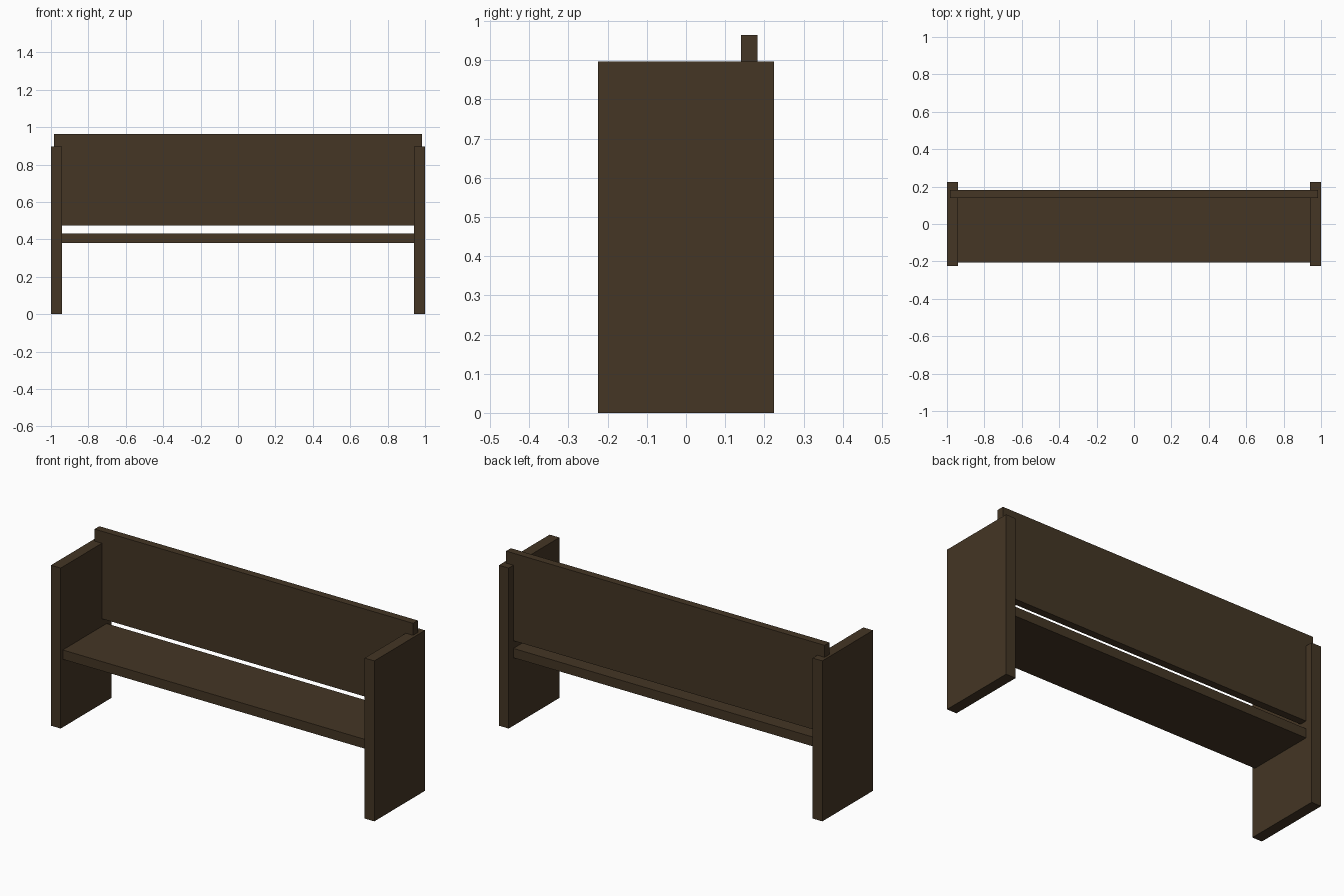
import bpy
import bmesh
from mathutils import Matrix, Vector

if "Cube" in bpy.data.objects:
    bpy.data.objects.remove(bpy.data.objects["Cube"])

wood = bpy.data.materials.new("dark brown wood")
wood.diffuse_color = (0.058, 0.0365, 0.0178, 1.0)
wood.use_nodes = True
wood.node_tree.nodes["Principled BSDF"].inputs["Base Color"].default_value = wood.diffuse_color


def board(name, low, high):
    """Plain rectangular board between two opposite corners."""
    low, high = Vector(low), Vector(high)
    bm = bmesh.new()
    bmesh.ops.create_cube(bm, size=1.0, matrix=Matrix.Diagonal((*(high - low), 1.0)))
    mesh = bpy.data.meshes.new(name)
    bm.to_mesh(mesh)
    bm.free()
    mesh.materials.append(wood)
    obj = bpy.data.objects.new(name, mesh)
    obj.location = (low + high) / 2
    bpy.context.collection.objects.link(obj)
    return obj


# upright end panels
board("left_end_panel", (-1.0, -0.224, 0.0), (-0.94, 0.224, 0.897))
board("right_end_panel", (0.94, -0.224, 0.0), (1.0, 0.224, 0.897))

# seat plank between the ends
board("seat", (-0.94, -0.205, 0.38), (0.94, 0.182, 0.432))

# backrest let into the end panels and standing above them
board("backrest", (-0.985, 0.14, 0.475), (0.985, 0.182, 0.964))
